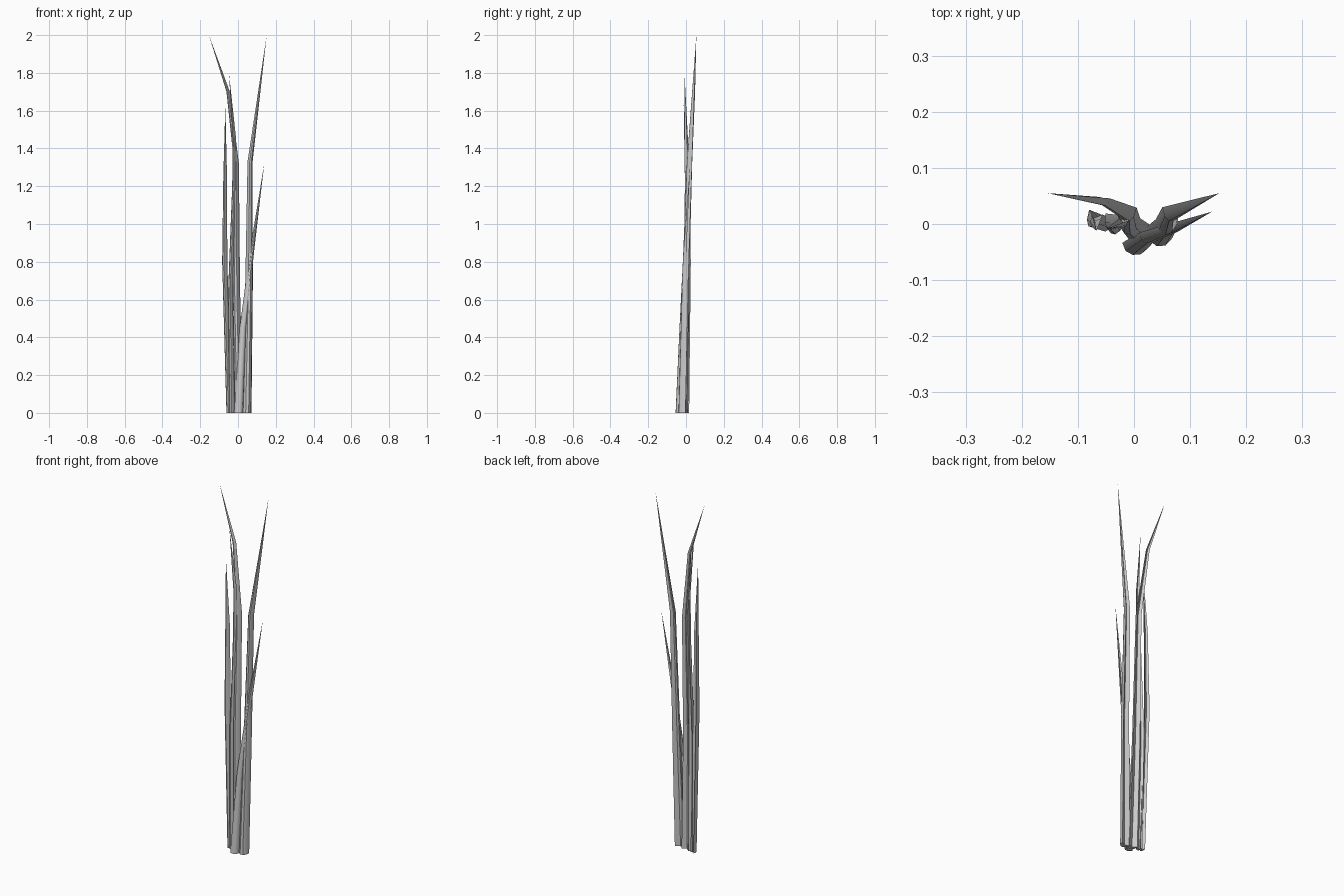
import bpy, bmesh, math
from mathutils import Vector

# Half cross-section of a blade: (across, depth), rounded toward the front, slightly hollow at the back
SECTION = [(-0.5, 0.5), (-0.4, -0.15), (-0.15, -0.5), (0.15, -0.5),
           (0.4, -0.15), (0.5, 0.5), (0.0, 0.1)]


def make_blade(name, path, yaw):
    """Loft the section along (x, y, z, width, depth) stations, ending in a point."""
    bm = bmesh.new()
    c, s = math.cos(math.radians(yaw)), math.sin(math.radians(yaw))
    rings = []
    for x, y, z, w, d in path[:-1]:
        rings.append([bm.verts.new((x + u * w * c - v * d * s,
                                    y + u * w * s + v * d * c, z))
                      for u, v in SECTION])
    tip = bm.verts.new(Vector(path[-1][:3]))
    n = len(SECTION)
    bm.faces.new(rings[0])
    for low, high in zip(rings, rings[1:]):
        for i in range(n):
            j = (i + 1) % n
            bm.faces.new((low[i], low[j], high[j], high[i]))
    for i in range(n):
        bm.faces.new((rings[-1][i], rings[-1][(i + 1) % n], tip))
    bmesh.ops.recalc_face_normals(bm, faces=bm.faces)
    mesh = bpy.data.meshes.new(name)
    bm.to_mesh(mesh)
    bm.free()
    obj = bpy.data.objects.new(name, mesh)
    bpy.context.collection.objects.link(obj)
    # Smooth around the blade, crisp at its edges
    bpy.context.view_layer.objects.active = obj
    obj.select_set(True)
    bpy.ops.object.shade_smooth_by_angle(angle=math.radians(40))
    obj.select_set(False)


# Tall blade leaning right
make_blade("tall_right_blade", [
    (0.047, -0.022, 0.0, 0.052, 0.034), (0.060, -0.005, 0.7, 0.040, 0.030),
    (0.065, 0.018, 1.33, 0.027, 0.026), (0.152, 0.055, 2.0, 0, 0)], 5)

# Tall blade leaning left
make_blade("tall_left_blade", [
    (0.003, -0.015, 0.0, 0.046, 0.034), (-0.010, -0.002, 0.65, 0.038, 0.030),
    (-0.010, 0.018, 1.32, 0.026, 0.026), (-0.053, 0.040, 1.70, 0.018, 0.014),
    (-0.154, 0.055, 2.0, 0, 0)], -8)

# Short blade in front, leaning right
make_blade("short_right_blade", [
    (0.004, -0.043, 0.0, 0.048, 0.023), (0.027, -0.024, 0.45, 0.035, 0.020),
    (0.075, -0.006, 0.86, 0.023, 0.015), (0.139, 0.022, 1.32, 0, 0)], 5)

# Outer left blade, almost upright
make_blade("outer_left_blade", [
    (-0.050, 0.000, 0.0, 0.026, 0.026), (-0.073, 0.008, 0.8, 0.025, 0.028),
    (-0.070, 0.004, 1.25, 0.018, 0.020), (-0.067, -0.012, 1.63, 0, 0)], -20)

# Inner left blade, behind the others
make_blade("inner_left_blade", [
    (-0.034, -0.005, 0.0, 0.028, 0.026), (-0.042, 0.004, 0.65, 0.024, 0.024),
    (-0.022, 0.004, 1.2, 0.021, 0.020), (-0.020, 0.001, 1.45, 0.017, 0.015),
    (-0.048, -0.008, 1.80, 0, 0)], -15)
